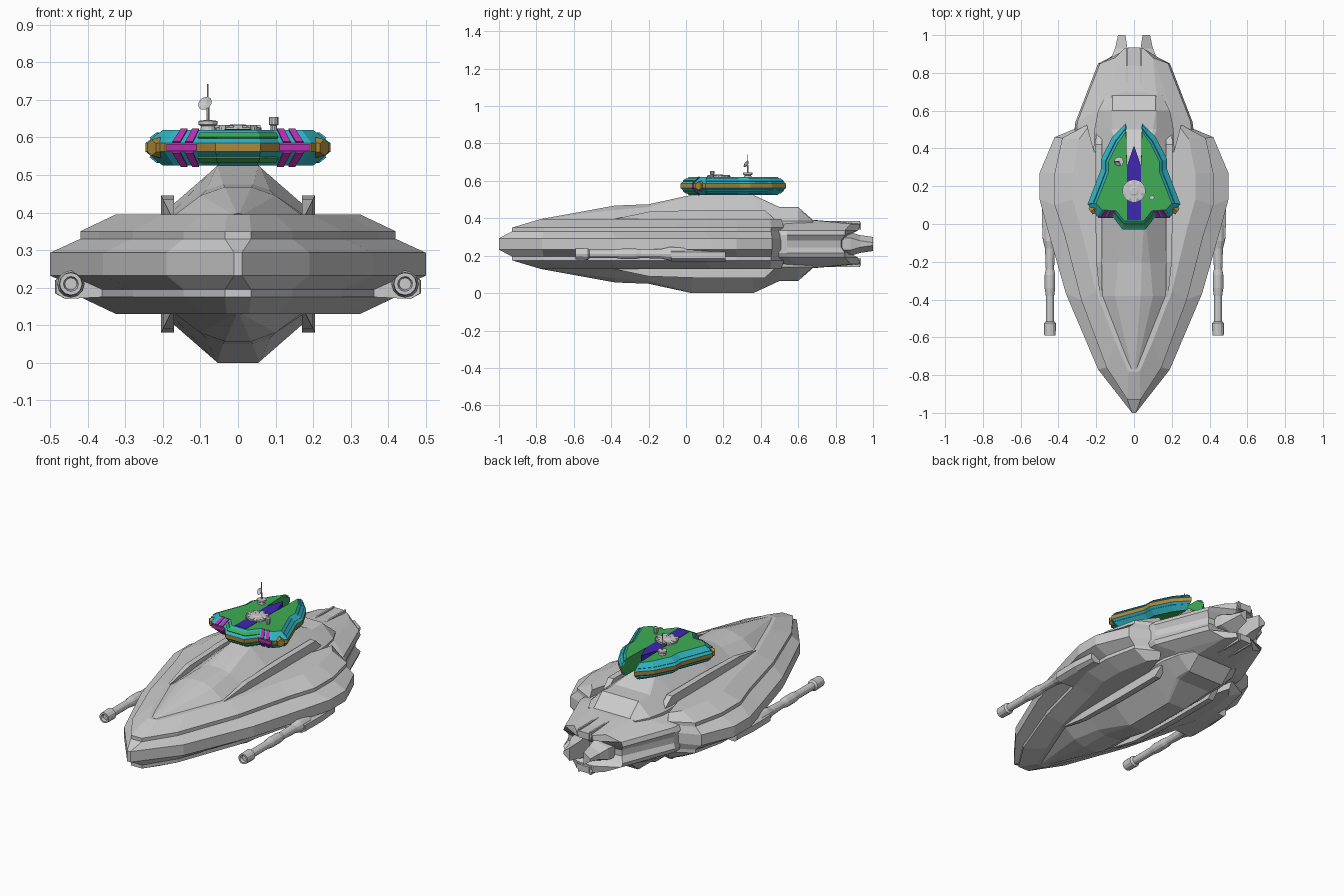
import bpy, bmesh, math
from mathutils import Vector, Matrix

if "Cube" in bpy.data.objects:
    bpy.data.objects.remove(bpy.data.objects["Cube"])

MID = 0.525  # hull is mirrored about half this height


def material(name, rgb):
    m = bpy.data.materials.new(name)
    m.diffuse_color = (*rgb, 1)
    m.use_nodes = True
    m.node_tree.nodes["Principled BSDF"].inputs["Base Color"].default_value = m.diffuse_color
    return m


GREEN = material("green", (0.05, 0.42, 0.09))
CYAN = material("cyan", (0.03, 0.46, 0.55))
GOLD = material("gold", (0.42, 0.25, 0.04))
BLUE = material("blue", (0.05, 0.02, 0.45))
PINK = material("magenta", (0.48, 0.03, 0.45))


def finish(name, bm, mats=()):
    bmesh.ops.recalc_face_normals(bm, faces=bm.faces)
    me = bpy.data.meshes.new(name)
    bm.to_mesh(me)
    bm.free()
    ob = bpy.data.objects.new(name, me)
    bpy.context.collection.objects.link(ob)
    for m in mats:
        me.materials.append(m)
    return ob


def loft(name, rings, mats=(), pick=None):
    """Skin closed rings of equal length, with end caps."""
    bm = bmesh.new()
    vs = [[bm.verts.new(p) for p in r] for r in rings]
    n = len(rings[0])
    for k in range(len(vs) - 1):
        for i in range(n):
            j = (i + 1) % n
            f = bm.faces.new((vs[k][i], vs[k][j], vs[k + 1][j], vs[k + 1][i]))
            f.material_index = pick(k, i) if pick else 0
    bm.faces.new(vs[0][::-1])
    bm.faces.new(vs[-1])
    return finish(name, bm, mats)


def ring(half, z):
    return [(x, y, z) for x, y in half] + [(-x, y, z) for x, y in reversed(half)]


def stack(name, layers):
    """Outlines stacked upward and mirrored below the hull midplane."""
    return loft(name, [ring(h, MID - z) for z, h in reversed(layers)] + [ring(h, z) for z, h in layers])


def lathe(name, prof, loc, axis='Z', n=12):
    """prof is (distance along axis, radius)."""
    rot = Matrix.Rotation(math.radians(-90), 4, 'X') if axis == 'Y' else Matrix()
    rings = [[Vector(loc) + rot @ Vector((r * math.cos(2 * math.pi * i / n), r * math.sin(2 * math.pi * i / n), d))
              for i in range(n)] for d, r in prof]
    return loft(name, rings)


def box(name, x0, x1, y0, y1, z0, z1):
    return loft(name, [[(x0, y0, z), (x1, y0, z), (x1, y1, z), (x0, y1, z)] for z in (z0, z1)])


# Armoured front shell
belt = [(.01, -1), (.19, -.77), (.36, -.37), (.46, -.02), (.5, .13), (.5, .27), (.42, .46), (.25, .53), (.21, .38)]
ledge = [(.035, -.93), (.145, -.76), (.28, -.4), (.37, -.05), (.42, .1), (.42, .27), (.38, .455), (.25, .525), (.21, .38)]
deck = [(.03, -.78), (.1, -.62), (.2, -.36), (.28, -.03), (.325, .13), (.325, .27), (.29, .45), (.245, .51), (.21, .38)]
stack("front_shell", [(.293, belt), (.33, ledge), (.35, ledge), (.395, deck)])

# Rear body, narrower than the shell
stack("rear_body", [
    (.28, [(.34, .3), (.30, .54), (.17, .83), (.03, .84)]),
    (.31, [(.33, .3), (.31, .54), (.19, .85), (.03, .87)]),
    (.335, [(.31, .3), (.30, .54), (.18, .85), (.05, .92)]),
    (.37, [(.22, .3), (.20, .60), (.10, .88), (.05, .93)]),
    (.39, [(.18, .3), (.17, .55), (.12, .68), (.05, .70)])])

# Raised spines, fins and tail ribs, above and below
SPINE = [(-.77, .004, .397, .012, .395, .03), (-.38, .035, .468, .10, .445, .18), (-.2, .04, .475, .085, .46, .19),
         (.03, .055, .525, .06, .52, .215), (.36, .055, .525, .06, .52, .215), (.5, .10, .46, .12, .455, .21),
         (.6, .115, .46, .12, .455, .19), (.68, .115, .39, .12, .385, .15)]
for side, flip in (("upper", False), ("lower", True)):
    h = (lambda z: MID - z) if flip else (lambda z: z)
    rings = []
    for y, a, z1, b, z2, c in SPINE:
        half = [(a, z1), (b, z2), (c, .385), (c, .34)]
        rings.append([(x, y, h(z)) for x, z in half] + [(-x, y, h(z)) for x, z in reversed(half)])
    loft(side + "_spine", rings)
    for s in (-1, 1):
        loft(side + "_fin", [[(s * x, y, h(z)) for x, z in ((.17, .36), (x1, .36), (x1, top), (.17, top))]
                             for y, x1, top in ((-.39, .18, .395), (-.2, .2, .435), (.1, .205, .445), (.42, .205, .445), (.48, .2, .39))])
        box(side + "_tail_rail", s * .032, s * .042, .75, .93, h(.34), h(.386))
    box(side + "_tail_rib", -.032, .032, .75, .935, h(.34), h(.378))

# Engine prongs at the stern
for s in (-1, 1):
    loft("engine_prong", [[(s * x, y, z) for x, z in ((a, z0), (b, z0 + .03), (b, z1 - .03), (a, z1))]
                          for y, a, b, z0, z1 in ((.78, .03, .14, .2, .325), (.88, .03, .12, .2, .325),
                                                  (.93, .035, .1, .215, .31), (1.0, .045, .085, .225, .3))])

# Side cannons
BARREL = [(-.575, .016), (-.59, .02), (-.59, .03), (-.525, .032), (-.515, .022), (-.38, .022), (-.34, .028),
          (-.27, .028), (-.24, .022), (-.13, .026), (-.09, .036), (-.02, .036), (.03, .028)]
for s in (-1, 1):
    lathe("cannon_barrel", BARREL, (s * .445, 0, .21), 'Y')
    loft("cannon_mount", [[(s * x, y, z) for x, z in ((.36, .175), (.46, .17), (x1, .185), (x1, .22), (.46, .235), (.36, .235))]
                          for y, x1 in ((-.08, .485), (.08, .487), (.21, .475))])

# Command deck: notched body with bevelled sides
OUT = [(.037, .30), (.042, .535), (.115, .46), (.175, .345), (.175, .29), (.246, .105), (.195, .04), (.11, .035), (.06, -.03)]
TOP = [(.037, .30), (.042, .49), (.085, .43), (.135, .33), (.135, .275), (.2, .11), (.17, .075), (.095, .07), (.05, .015)]


def body_mat(k, i):
    if i in (0, 16, 17):
        return 0
    return 2 if k == 1 else 1


tower = loft("command_deck", [ring(TOP, .525), ring(OUT, .562), ring(OUT, .585), ring(TOP, .62)], (GREEN, CYAN, GOLD), body_mat)


def strip(name, outer, inner, t0, t1, mat):
    """Raised strip on both the upper and lower bevels."""
    for zo, zi in ((.585, .62), (.562, .525)):
        bm = bmesh.new()
        rows = []
        for t in (t0, t1):
            rows.append([bm.verts.new(Vector((*o, zo)).lerp(Vector((*i, zi)), t)) for o, i in zip(outer, inner)])
        for i in range(len(outer) - 1):
            bm.faces.new((rows[0][i], rows[0][i + 1], rows[1][i + 1], rows[1][i]))
        ob = finish(name, bm, (mat,))
        m = ob.modifiers.new("thick", 'SOLIDIFY')
        m.thickness, m.offset = .010, 0


def mx(pts, s):
    return [(s * x, y) for x, y in pts]


front_o, front_i = OUT[7:] + mx(OUT[7:][::-1], -1), TOP[7:] + mx(TOP[7:][::-1], -1)
strip("front_window", front_o, front_i, .35, .7, GREEN)
for s in (-1, 1):
    strip("side_trim", mx(OUT[1:6], s), mx(TOP[1:6], s), .3, .7, CYAN)
    # Magenta bars on the front shoulders
    for f0, f1 in ((.12, .36), (.52, .76)):
        o = [Vector(OUT[7]).lerp(Vector(OUT[6]), f) for f in (f0, f1)]
        i = [Vector(TOP[7]).lerp(Vector(TOP[6]), f) for f in (f0, f1)]
        strip("shoulder_bar", mx(o, s), mx(i, s), 0, 1, PINK)
    box("shoulder_band", s * .11, s * .19, .031, .06, .564, .583)
    bpy.context.collection.objects[-1].data.materials.append(PINK)
    # Hexagonal gold corner emitters
    bm = bmesh.new()
    bmesh.ops.create_cone(bm, cap_ends=True, segments=6, radius1=.028, radius2=.022, depth=.03)
    q = Vector((s * .8, -.6, 0)).to_track_quat('Z', 'Y')
    bmesh.ops.transform(bm, matrix=Matrix.Translation((s * .218, .075, .573)) @ q.to_matrix().to_4x4(), verts=bm.verts)
    finish("corner_emitter", bm, (GOLD,))

# Blue arrow along the deck centre
arrow = [(.036, .022), (.036, .31), (.002, .41)]
loft("blue_keel", [ring(arrow, .53), ring(arrow, .622)], (BLUE,))

# Deck fittings: segmented hub, sensor mast, small vent
lathe("hub_base", [(0, .062), (.006, .062), (.012, .045)], (0, .175, .62), n=8)
lathe("hub_cap", [(0, .026), (.012, .026), (.015, .018)], (0, .175, .62), n=12)
for k in range(8):
    a = k * math.pi / 4
    bm = bmesh.new()
    bmesh.ops.create_cube(bm, size=1)
    bmesh.ops.transform(bm, matrix=Matrix.Translation((.045 * math.cos(a), .175 + .045 * math.sin(a), .625))
                        @ Matrix.Rotation(a, 4, 'Z') @ Matrix.Diagonal((.03, .024, .015, 1)), verts=bm.verts)
    finish("hub_block", bm)
lathe("mast_base", [(0, .02), (.01, .018), (.014, .025), (.024, .025), (.026, .01)], (-.08, .33, .62))
lathe("mast_pole", [(0, .004), (.06, .004), (.07, .002), (.122, .002)], (-.08, .33, .62), n=6)
lathe("vent", [(0, .009), (.012, .009), (.014, .013), (.034, .013)], (.095, .14, .62), n=10)
dish = lathe("mast_dish", [(0, .004), (.006, .013), (.012, .02), (.010, .016), (.004, .003)], (0, 0, 0))
dish.location = (-.083, .33, .685)
dish.rotation_euler = (math.radians(50), math.radians(-40), 0)
